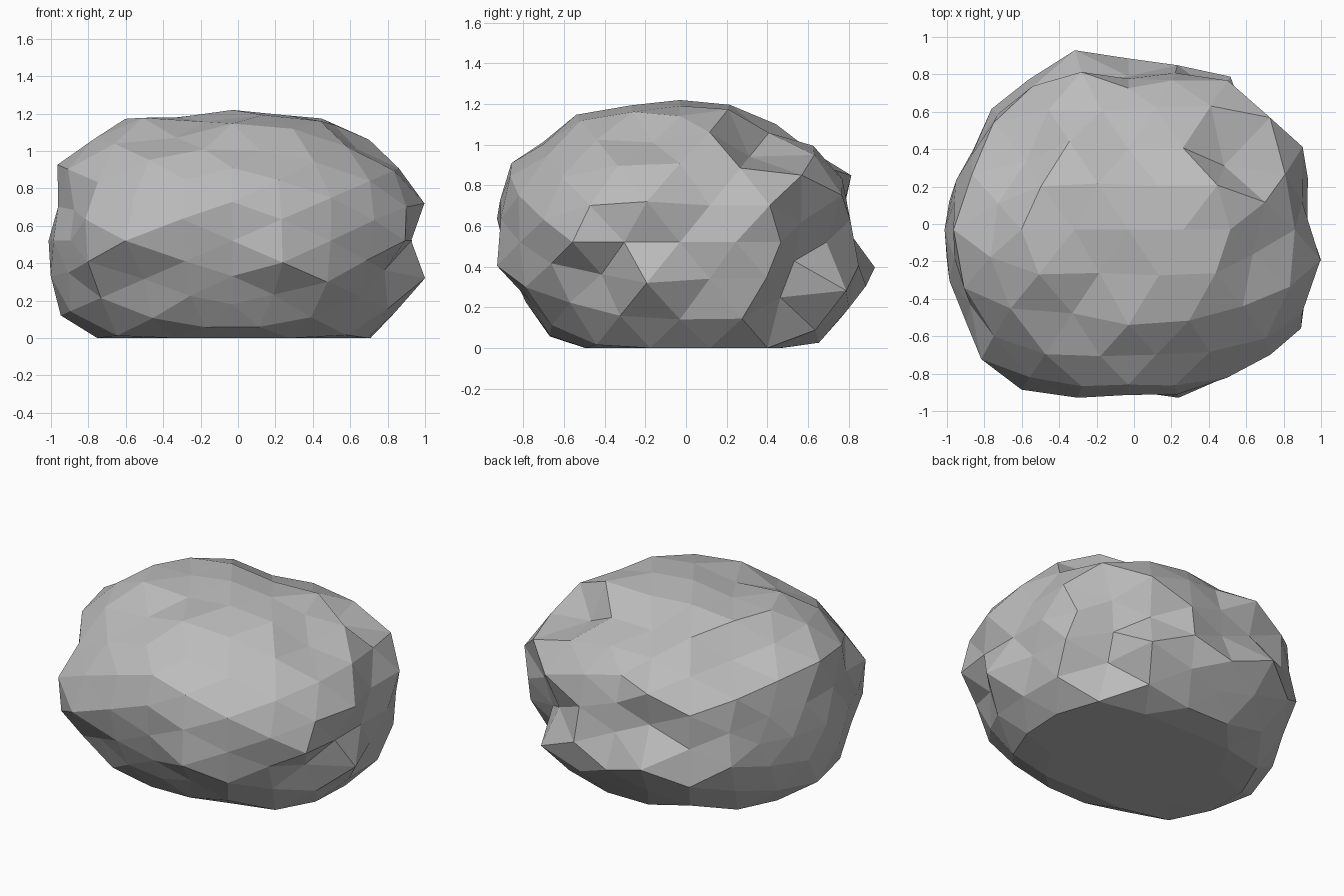
import bpy
import bmesh
import math
from mathutils import Matrix, Vector

# remove the default object
default = bpy.data.objects.get("Cube")
if default:
    bpy.data.objects.remove(default, do_unlink=True)


def make_material(name, colour):
    mat = bpy.data.materials.new(name)
    mat.use_nodes = True
    mat.diffuse_color = (*colour, 1)
    mat.node_tree.nodes["Principled BSDF"].inputs["Base Color"].default_value = (*colour, 1)
    return mat


# radius in percent: one row per elevation, one column per azimuth step,
# starting at +x and turning towards +y; the rows make ledges and grooves
ELEVATIONS = (-50, -32, -16, 0, 16, 30, 44, 58, 74, 90)
RADII = (
    (100, 103, 98, 95, 98, 98, 98, 97, 93, 88, 92, 98),
    (95, 101, 96, 93, 96, 95, 100, 100, 92, 86, 91, 97),
    (95, 98, 102, 96, 100, 90, 95, 94, 86, 84, 95, 84),
    (89, 96, 84, 82, 90, 88, 91, 94, 101, 86, 92, 101),
    (96, 101, 99, 84, 94, 90, 91, 90, 98, 92, 98, 100),
    (97, 95, 96, 89, 97, 93, 102, 100, 97, 98, 96, 100),
    (96, 82, 97, 88, 88, 85, 100, 100, 96, 93, 93, 97),
    (96, 101, 83, 82, 97, 98, 101, 101, 86, 97, 99, 98),
    (92, 90, 90, 92, 93, 92, 90, 93, 88, 93, 92, 95),
    (92,) * 12,
)

# single chips and knobs: azimuth, elevation, change in percent
CHIPS = (
    (13, 44, 9), (347, 44, -7), (36, 43, -5), (40, 25, 5),
    (42, -11, -16), (40, -25, -14), (45, 9, -9), (10, 15, -7),
    (350, 15, 3), (107, 26, 6), (105, -9, 8), (107, 9, -5),
    (135, 25, 5), (135, -9, 3), (225, 9, 7), (225, -9, 7),
    (283, -9, 6), (283, -26, -4), (350, -15, 9), (10, -15, -6),
    (346, 0, -4),
)
CHIP_REACH = math.radians(16)
PROPORTIONS = Vector((1.08, 1, 0.76))
MIDDLE = Vector((-0.03, -0.03, 0.52))


def direction_from(azimuth, elevation):
    a, e = math.radians(azimuth), math.radians(elevation)
    return Vector((math.cos(e) * math.cos(a), math.cos(e) * math.sin(a), math.sin(e)))


def row_radius(row, azimuth):
    """Blend the two columns either side of an azimuth."""
    column = azimuth / math.tau * len(row)
    first = math.floor(column)
    part = column - first
    return row[first % len(row)] * (1 - part) + row[(first + 1) % len(row)] * part


def rock_radius(direction):
    """Blend the two rows either side of a direction, then add the chips."""
    azimuth = math.atan2(direction.y, direction.x) % math.tau
    elevation = math.degrees(math.asin(max(-1, min(1, direction.z))))
    elevation = max(elevation, ELEVATIONS[0])
    low = 0
    while low < len(RADII) - 2 and elevation > ELEVATIONS[low + 1]:
        low += 1
    part = (elevation - ELEVATIONS[low]) / (ELEVATIONS[low + 1] - ELEVATIONS[low])
    radius = row_radius(RADII[low], azimuth) * (1 - part)
    radius += row_radius(RADII[low + 1], azimuth) * part
    for chip_azimuth, chip_elevation, change in CHIPS:
        away = direction.angle(direction_from(chip_azimuth, chip_elevation))
        radius += change * max(0, 1 - away / CHIP_REACH)
    return radius / 100


# faceted ball, turned so that an edge lies across the top
bm = bmesh.new()
bmesh.ops.create_icosphere(bm, subdivisions=3, radius=1)
tilt = math.atan(2) / 2
bmesh.ops.rotate(bm, verts=bm.verts, matrix=Matrix.Rotation(-tilt, 3, 'Y'))

# push each corner in or out and cut the underside flat
for vert in bm.verts:
    direction = vert.co.normalized()
    reach = direction * rock_radius(direction)
    vert.co = MIDDLE + Vector(r * p for r, p in zip(reach, PROPORTIONS))
    vert.co.z = max(vert.co.z, 0)

bmesh.ops.recalc_face_normals(bm, faces=bm.faces)
mesh = bpy.data.meshes.new("rock")
bm.to_mesh(mesh)
bm.free()

rock = bpy.data.objects.new("rock", mesh)
bpy.context.collection.objects.link(rock)
mesh.materials.append(make_material("stone grey", (0.5, 0.5, 0.5)))
for face in mesh.polygons:
    face.use_smooth = False
